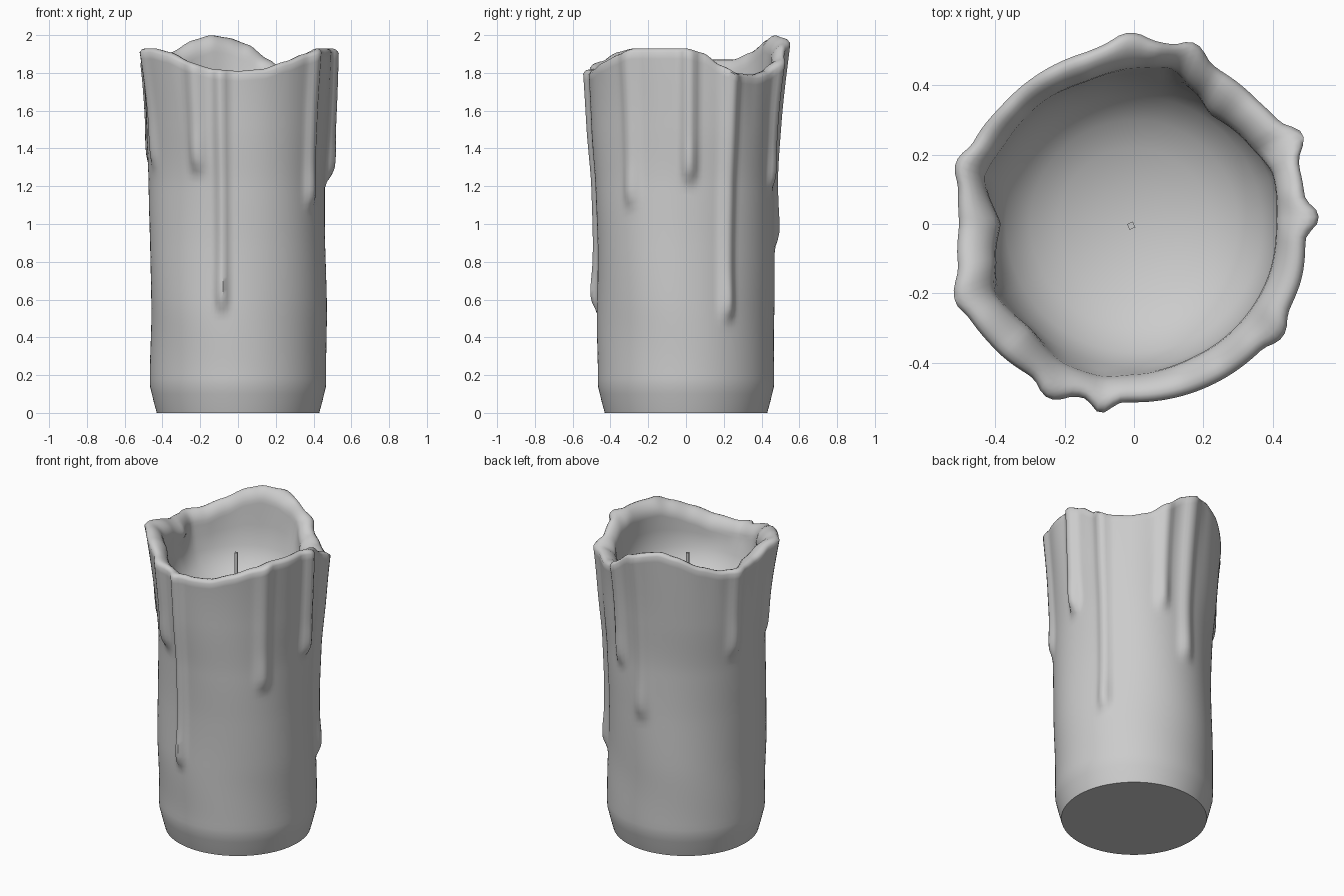
import bpy, bmesh, math

if "Cube" in bpy.data.objects:
    bpy.data.objects.remove(bpy.data.objects["Cube"])

N = 160


def interp(table, x):
    """Smooth interpolation through sorted (x, value) pairs."""
    if x <= table[0][0]:
        return table[0][1]
    for (x0, a), (x1, b) in zip(table, table[1:]):
        if x <= x1:
            t = (x - x0) / (x1 - x0)
            t = t * t * (3 - 2 * t) * 0.5 + t * 0.5
            return a + (b - a) * t
    return table[-1][1]


def smooth(a, b, x):
    t = max(0.0, min(1.0, (x - a) / (b - a)))
    return t * t * (3 - 2 * t)


# Rim height, rim outer radius and lip inner radius by angle in degrees
RIM_Z = [(-180, 1.88), (-160, 1.93), (-148, 1.93), (-135, 1.91), (-120, 1.86), (-105, 1.82),
         (-90, 1.81), (-75, 1.82), (-60, 1.86), (-45, 1.90), (-33, 1.93), (0, 1.93), (11, 1.905),
         (22, 1.84), (31, 1.80), (48, 1.79), (60, 1.81), (72, 1.87), (84, 1.95), (95, 1.985),
         (107, 2.0), (118, 1.975), (135, 1.91), (150, 1.87), (165, 1.87), (180, 1.88)]
RIM_R = [(-180, .505), (-168, .52), (-155, .55), (-137, .54), (-122, .53), (-90, .515),
         (-47, .517), (-20, .51), (0, .493), (17, .503), (28, .52), (45, .505), (60, .508),
         (75, .53), (95, .53), (106, .515), (138, .513), (150, .52), (165, .52), (180, .505)]
LIP_R = [(-180, .385), (-166, .41), (-153, .445), (-135, .424), (-117, .447), (-103, .447),
         (-90, .432), (-65, .42), (-24, .416), (0, .41), (20, .425), (35, .402), (55, .385),
         (66, .42), (77, .46), (90, .447), (109, .433), (125, .438), (148, .436), (162, .45),
         (180, .385)]
# Candle side profile: z, radius
BODY = [(0, .43), (.05, .445), (.15, .467), (.5, .464), (.9, .462), (1.2, .466), (1.5, .475)]
# Wax drips: angle, half width, lower end, thickness
DRIPS = [(-100, 3.6, .56, .034), (-116, 5, 1.29, .032), (-37, 5, 1.11, .024),
         (2, 4.5, 1.24, .04), (28, 4.5, .51, .032), (71, 4.5, 1.2, .025),
         (91, 5.5, .9, .022), (161, 5, 1.3, .024), (-158, 5, 1.32, .016)]


def outer_radius(a, z, zr):
    base = interp(BODY, z)
    flare = max(0.0, min(1.0, (z - 1.2) / (zr - 1.2))) ** 1.7
    r = base + (interp(RIM_R, a) - base) * flare
    # gentle handmade unevenness
    wob = smooth(.2, .6, z) * (1 - flare)
    r += wob * .007 * math.sin(math.radians(3 * a) + 4 * z) 
    r += wob * .012 * max(0, math.cos(math.radians(a + 85)))
    for c, w, end, h in DRIPS:
        d = (a - c + 180) % 360 - 180
        k = smooth(end - .05, end + .05, z)
        bulb = 1 + .25 * math.exp(-((z - end - .1) / .09) ** 2)
        r += h * k * bulb * math.exp(-abs(d / w) ** 2.6)
    return r


bm = bmesh.new()
rings = []


def add_ring(fn):
    ring = []
    for i in range(N):
        a = -180 + 360 * i / N
        r, z = fn(a)
        t = math.radians(a)
        ring.append(bm.verts.new((r * math.cos(t), r * math.sin(t), z)))
    rings.append(ring)


# Outside wall from the base up to the rim
for z in (0, .02, .06, .1, .14):
    add_ring(lambda a: (outer_radius(a, z, 1.9), z))
ROWS = 48
for k in range(ROWS + 1):
    def wall(a):
        zr = interp(RIM_Z, a) - .02
        z = .18 + (zr - .18) * k / ROWS
        return outer_radius(a, z, zr), z
    add_ring(wall)

# Rounded lip: fraction from outer to inner radius, drop below the rim top
for f, drop in ((.1, .006), (.25, 0), (.45, .004), (.65, .016), (.85, .038), (.97, .065), (1, .09)):
    def lip(a):
        zr = interp(RIM_Z, a)
        ro = outer_radius(a, zr - .02, zr - .02)
        return ro + (interp(LIP_R, a) - ro) * f, zr - drop
    add_ring(lip)

# Melted bowl: blends from the uneven lip to an even round hollow
for r, z, f in ((.425, 1.68, .6), (.41, 1.61, .9), (.37, 1.54, 1), (.3, 1.48, 1),
                (.22, 1.44, 1), (.12, 1.415, 1), (.04, 1.405, 1)):
    def bowl(a):
        return (interp(LIP_R, a) * (1 - f) + r * f,
                (interp(RIM_Z, a) - .09) * (1 - f) + z * f)
    add_ring(bowl)

for lo, hi in zip(rings, rings[1:]):
    for i in range(N):
        j = (i + 1) % N
        bm.faces.new((lo[i], lo[j], hi[j], hi[i]))
bm.faces.new(rings[0][::-1])
bm.faces.new(rings[-1])
me = bpy.data.meshes.new("candle_body")
bm.to_mesh(me)
bm.free()
candle = bpy.data.objects.new("candle_body", me)
bpy.context.collection.objects.link(candle)
bpy.context.view_layer.objects.active = candle
candle.select_set(True)
bpy.ops.object.shade_smooth_by_angle(angle=math.radians(50))

# Wick: thin square post in the bowl
bpy.ops.mesh.primitive_cube_add(size=1, location=(-.008, -.005, 1.585), rotation=(0, 0, .45))
wick = bpy.context.object
wick.name = "wick"
wick.scale = (.018, .018, .39)
